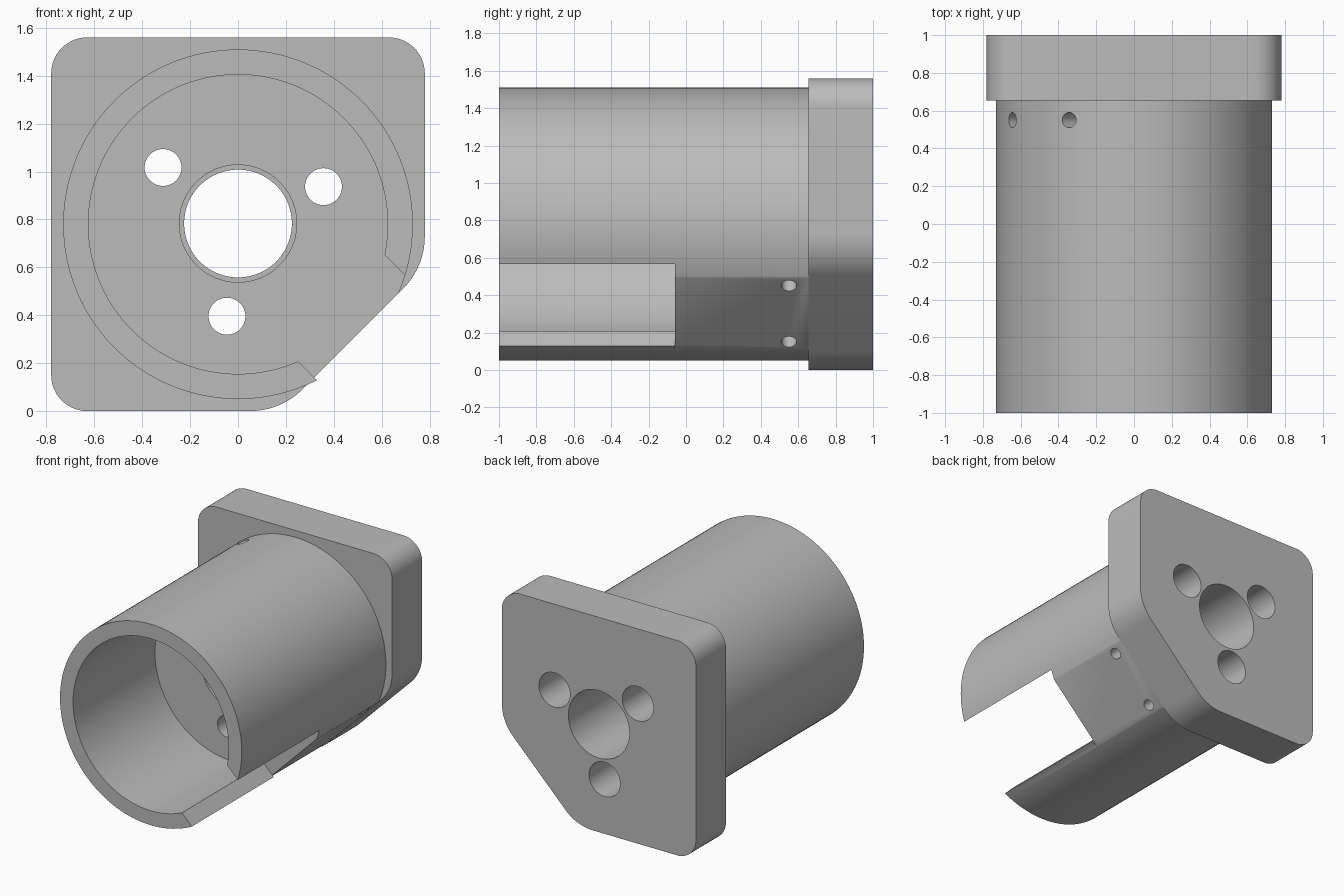
import bpy, math
from mathutils import Vector

cube = bpy.data.objects.get("Cube")
if cube:
    bpy.data.objects.remove(cube, do_unlink=True)

grey = bpy.data.materials.new("plain grey")
grey.use_nodes = True
colour = (0.5, 0.5, 0.5, 1)
grey.diffuse_color = colour
grey.node_tree.nodes["Principled BSDF"].inputs["Base Color"].default_value = colour

CZ = 0.78          # height of the tube axis
FLOOR = -0.06      # y of the tube floor
FLAT = 0.677       # distance of the slanted flat from the axis
S = math.sqrt(0.5)


def slanted(t, n):
    """Point given along (t) and out of (n) the slanted flat."""
    return ((t + n) * S, CZ + (t - n) * S)


def circle(x, z, r, count=96):
    return [(x + r * math.cos(2 * math.pi * i / count),
             z + r * math.sin(2 * math.pi * i / count)) for i in range(count)]


def rounded(corners, steps=14):
    """Convex outline from (x, z, radius) corners, counterclockwise."""
    out = []
    for i, (x, z, r) in enumerate(corners):
        p = Vector((x, z))
        a = (Vector(corners[i - 1][:2]) - p).normalized()
        b = (Vector(corners[(i + 1) % len(corners)][:2]) - p).normalized()
        half = a.angle(b) / 2
        centre = p + (a + b).normalized() * (r / math.sin(half))
        start = p + a * (r / math.tan(half)) - centre
        sweep = math.pi - 2 * half
        for k in range(steps + 1):
            w = sweep * k / steps
            c, s = math.cos(w), math.sin(w)
            out.append((centre.x + start.x * c - start.y * s,
                        centre.y + start.x * s + start.y * c))
    return out


def prism(name, outline, y0, y1):
    """Extrude an x-z outline from y0 to y1."""
    n = len(outline)
    verts = [(x, y, z) for y in (y0, y1) for x, z in outline]
    faces = [tuple(range(n)), tuple(range(2 * n - 1, n - 1, -1))]
    faces += [(i, i + n, (i + 1) % n + n, (i + 1) % n) for i in range(n)]
    mesh = bpy.data.meshes.new(name)
    mesh.from_pydata(verts, [], faces)
    mesh.materials.append(grey)
    obj = bpy.data.objects.new(name, mesh)
    bpy.context.collection.objects.link(obj)
    return obj


def combine(target, tool, operation="DIFFERENCE"):
    """Apply a boolean and remove the tool."""
    mod = target.modifiers.new("cut", "BOOLEAN")
    mod.operation, mod.solver, mod.object = operation, "EXACT", tool
    bpy.context.view_layer.objects.active = target
    bpy.ops.object.modifier_apply(modifier=mod.name)
    bpy.data.objects.remove(tool, do_unlink=True)


def box(t0, t1, n0, n1):
    return [slanted(t0, n0), slanted(t0, n1), slanted(t1, n1), slanted(t1, n0)]


# Tube with its slanted flat, open bore and lengthwise slot
body = prism("motor_housing", circle(0, CZ, 0.73, 128), -1, 0.8)
combine(body, prism("flat_cutter", box(-0.5, 0.5, FLAT, 1), FLOOR, 1.1))
combine(body, prism("bore_cutter", circle(0, CZ, 0.625, 128), -1.1, FLOOR))
combine(body, prism("slot_cutter", box(-0.228, 0.342, 0.3, 1), -1.1, FLOOR))

# Square mounting flange with one corner cut off
off = (FLAT + 0.001) / S - CZ
flange = prism("flange", rounded([
    (-0.78, 0, 0.15), (off, 0, 0.31), (0.78, 0.78 - off, 0.31),
    (0.78, 1.56, 0.15), (-0.78, 1.56, 0.15)]), 0.655, 1)
combine(body, flange, "UNION")

# Centre hole with a narrow lip inside
for r, y0, y1 in ((0.225, -0.2, 1.1), (0.245, -0.2, 0.08), (0.245, 0.14, 1.1)):
    combine(body, prism("centre_cutter", circle(0, CZ + 0.003, r), y0, y1))

# Three screw holes, widened from the back
for x, z in ((-0.313, 1.017), (0.357, 0.937), (-0.046, 0.396)):
    combine(body, prism("screw_cutter", circle(x, z, 0.077, 48), -0.2, 1.1))
    combine(body, prism("head_cutter", circle(x, z, 0.125, 48), 0.2, 1.1))

# Two pin holes running square to the slanted flat
for t in (-0.212, 0.212):
    x, z = slanted(t, 0)
    bpy.ops.mesh.primitive_cylinder_add(
        vertices=32, radius=0.04, depth=2, location=(x, 0.55, z),
        rotation=(0, math.radians(-45), 0))
    pin = bpy.context.object
    pin.data.materials.append(grey)
    combine(body, pin)

bpy.ops.object.select_all(action="DESELECT")
body.select_set(True)
bpy.context.view_layer.objects.active = body
bpy.ops.object.shade_smooth_by_angle(angle=math.radians(30))
